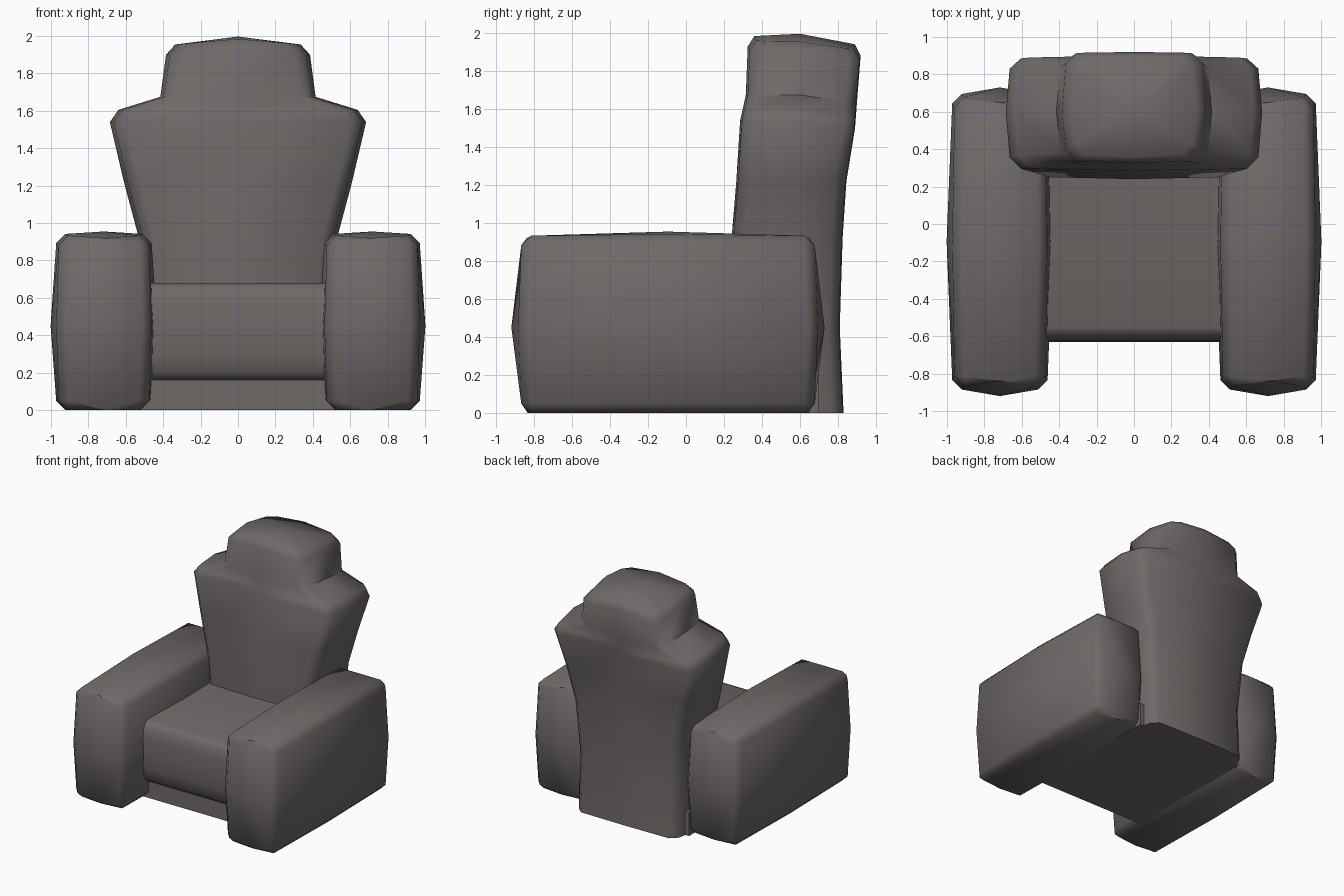
import bpy, bmesh, math

if "Cube" in bpy.data.objects:
    bpy.data.objects.remove(bpy.data.objects["Cube"])

fabric = bpy.data.materials.new("warm grey fabric")
fabric.diffuse_color = (0.155, 0.142, 0.137, 1)
fabric.use_nodes = True
fabric.node_tree.nodes["Principled BSDF"].inputs["Base Color"].default_value = fabric.diffuse_color


def finish(bm, name, angle):
    bmesh.ops.recalc_face_normals(bm, faces=bm.faces)
    mesh = bpy.data.meshes.new(name)
    bm.to_mesh(mesh)
    bm.free()
    mesh.materials.append(fabric)
    ob = bpy.data.objects.new(name, mesh)
    bpy.context.collection.objects.link(ob)
    bpy.ops.object.select_all(action='DESELECT')
    ob.select_set(True)
    bpy.context.view_layer.objects.active = ob
    bpy.ops.object.shade_smooth_by_angle(angle=math.radians(angle))
    return ob


def loft(bm, rings):
    """Join rings of equal length with quads, return the vertex rings."""
    vs = [[bm.verts.new(p) for p in r] for r in rings]
    n = len(vs[0])
    for a, b in zip(vs, vs[1:]):
        for i in range(n):
            j = (i + 1) % n
            bm.faces.new((a[i], a[j], b[j], b[i]))
    return vs


# Padded arms: a divided block, bulged in the middle of each side, chamfered
bm = bmesh.new()
bmesh.ops.create_cube(bm, size=2)
bmesh.ops.subdivide_edges(bm, edges=bm.edges[:], cuts=1, use_grid_fill=True)
rim = [e for e in bm.edges
       if e.link_faces[0].normal.dot(e.link_faces[1].normal) < 0.5]
half_x, half_y, top_z = (0.285, 0.255, 0.24), (0.825, 0.79, 0.765), (0.955, 0.942, 0.93)
for v in bm.verts:
    x, y, z = (round(c) for c in v.co)
    k = abs(x) + abs(y) + abs(z) - 1          # 0 face centre, 1 edge, 2 corner
    k = max(0, min(2, k))
    v.co = (0.717 + x * half_x[k], -0.095 + y * half_y[k],
            0 if z < 0 else (0.45 if z == 0 else top_z[k]))
bmesh.ops.bevel(bm, geom=rim, offset=0.05, segments=1, profile=0.5, affect='EDGES')
arms = finish(bm, "arms", 60)
mirror = arms.modifiers.new("mirror", 'MIRROR')
mirror.use_axis = (True, False, False)

# Seat cushion: side profile (y, z) with a rolled front
profile = [(0.4, 0.68), (-0.55, 0.68), (-0.585, 0.665), (-0.61, 0.63), (-0.625, 0.55),
           (-0.63, 0.42), (-0.625, 0.3), (-0.605, 0.2), (-0.57, 0.16), (0.4, 0.16)]
bm = bmesh.new()
sides = loft(bm, [[(s * 0.48, y, z) for y, z in profile] for s in (-1, 1)])
for side in sides:
    bm.faces.new(side)
finish(bm, "seat", 50)

# Base under the seat
profile = [(-0.54, 0), (-0.54, 0.2), (0.7, 0.2), (0.7, 0)]
bm = bmesh.new()
sides = loft(bm, [[(s * 0.52, y, z) for y, z in profile] for s in (-1, 1)])
for side in sides:
    bm.faces.new(side)
finish(bm, "base", 30)

# Backrest: stacked cross-sections (height, half width, front y, back y)
levels = [(0, 0.495, 0.25, 0.83), (0.45, 0.49, 0.24, 0.81), (0.92, 0.53, 0.24, 0.825),
          (1.22, 0.61, 0.265, 0.845), (1.54, 0.685, 0.285, 0.89), (1.605, 0.64, 0.30, 0.895),
          (1.675, 0.415, 0.315, 0.90), (1.90, 0.385, 0.325, 0.92), (1.955, 0.335, 0.36, 0.89)]
rings = []
for z, w, yf, yb in levels:
    right = [(0, yf), (w - 0.08, yf + 0.01), (w - 0.02, yf + 0.07), (w, 0.6),
             (w - 0.02, yb - 0.06), (w - 0.08, yb - 0.005), (0, yb)]
    outline = right + [(-x, y) for x, y in right[-2:0:-1]]
    crown = 0.03 if z > 1.8 else 0
    slope = 0.045 if z > 1.5 else 0
    rings.append([(x, y, z + crown * (1 - abs(x) / w) - slope * max(0, (y - 0.6) / 0.3))
                  for x, y in outline])
bm = bmesh.new()
vs = loft(bm, rings)
bm.faces.new(vs[0])
peak = bm.verts.new((0, 0.6, 1.997))
for a, b in zip(vs[-1], vs[-1][1:] + vs[-1][:1]):
    bm.faces.new((a, b, peak))
finish(bm, "backrest", 62)
